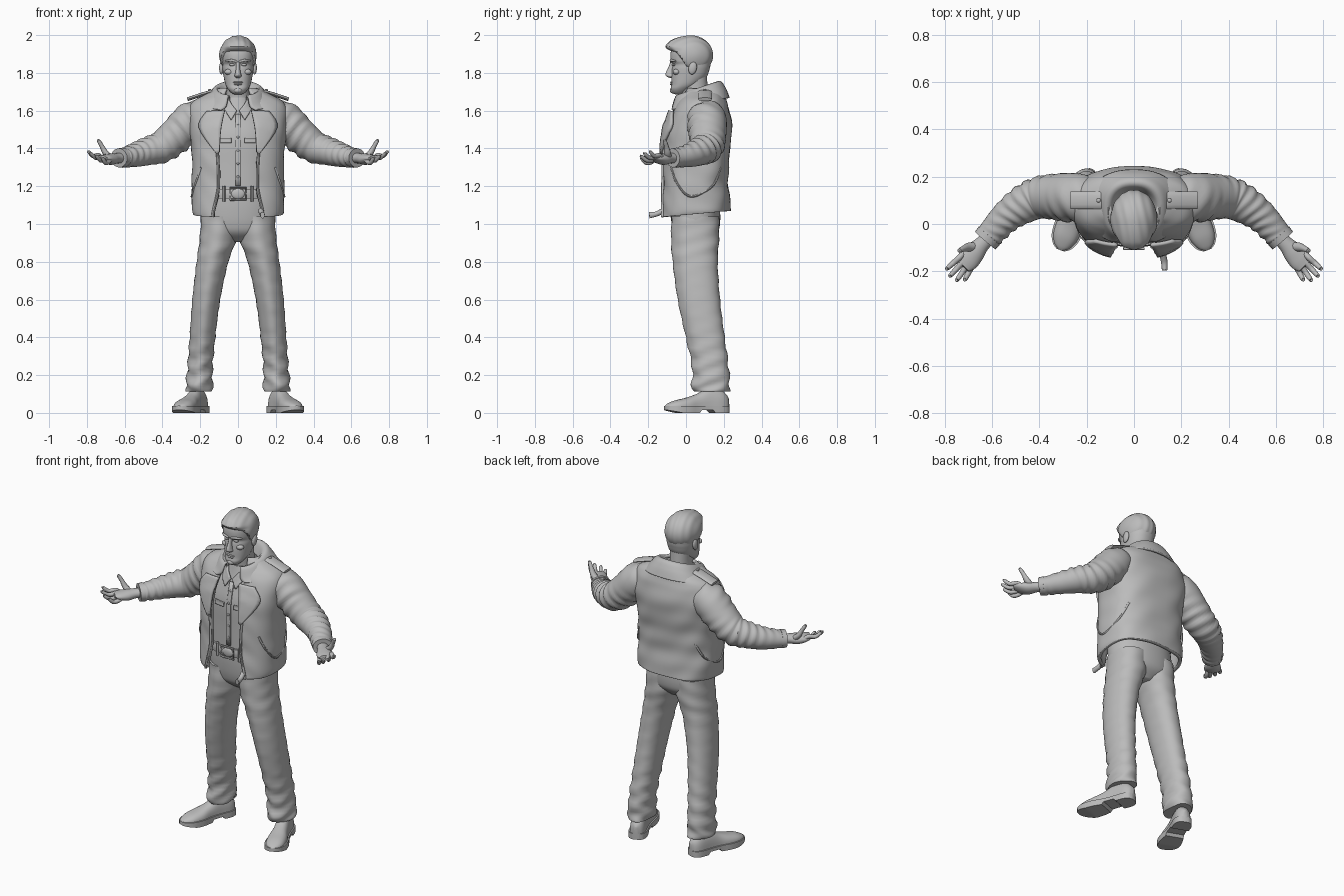
import bpy, bmesh, math
from math import sin, cos, pi
from mathutils import Vector, Matrix

cube = bpy.data.objects.get("Cube")
if cube:
    bpy.data.objects.remove(cube)

grey = bpy.data.materials.new("plain grey")
grey.use_nodes = True
grey.diffuse_color = (0.5, 0.5, 0.5, 1)
grey.node_tree.nodes["Principled BSDF"].inputs["Base Color"].default_value = (0.5, 0.5, 0.5, 1)


def finish(name, bm, pair=False, thick=0, recalc=True):
    if recalc:
        bmesh.ops.recalc_face_normals(bm, faces=bm.faces[:])
    me = bpy.data.meshes.new(name)
    bm.to_mesh(me)
    bm.free()
    me.materials.append(grey)
    me.polygons.foreach_set("use_smooth", [True] * len(me.polygons))
    me.set_sharp_from_angle(angle=math.radians(45))
    ob = bpy.data.objects.new(name, me)
    bpy.context.scene.collection.objects.link(ob)
    if thick:
        mod = ob.modifiers.new("thickness", "SOLIDIFY")
        mod.thickness, mod.offset = thick, -1
    if pair:
        ob.modifiers.new("mirror", "MIRROR").use_mirror_merge = False
    return ob


def spline(rows, k=6):
    """Smooth curve through rows of numbers."""
    out, n = [], len(rows)
    for i in range(n - 1):
        a, b, c, d = rows[max(i - 1, 0)], rows[i], rows[i + 1], rows[min(i + 2, n - 1)]
        for t in (j / k for j in range(k)):
            out.append([q + .5 * t * (r - p + t * (2 * p - 5 * q + 4 * r - s + t * (3 * (q - r) + s - p)))
                        for p, q, r, s in zip(a, b, c, d)])
    return out + [list(rows[-1])]


def skin(name, rings, closed=True, pair=False, thick=0):
    bm = bmesh.new()
    vs = [[bm.verts.new(p) for p in ring] for ring in rings]
    n = len(vs[0])
    for lo, hi in zip(vs, vs[1:]):
        for j in range(n if closed else n - 1):
            k = (j + 1) % n
            bm.faces.new((lo[j], lo[k], hi[k], hi[j]))
    if closed:
        bm.faces.new(vs[0])
        bm.faces.new(vs[-1])
    return finish(name, bm, pair, thick, closed)


def power(v, p):
    return math.copysign(abs(v) ** p, v)


def point(row, a, p):
    """Point on a level outline; row = z, centre x, half width, front y, back y, opening, tilt."""
    z, cx, rx, yf, yb = row[:5]
    tilt = row[6] if len(row) > 6 else 0
    y = (yf + yb) / 2 - (yb - yf) / 2 * power(cos(a), p)
    return Vector((cx + rx * power(sin(a), p), y, z + tilt * (y - yb)))


def body(name, rows, p=.9, n=40, pair=False, thick=0, fold=None):
    rings, is_open = [], len(rows[0]) > 5
    for row in spline(rows):
        a0 = math.asin(min(1, row[5] / row[2]) ** (1 / p)) if is_open else 0
        steps = n if is_open else n - 1
        ring = [point(row, a0 + (2 * pi - 2 * a0) * j / n, p) for j in range(steps + 1)]
        if fold:
            ring = [fold(v, 2 * pi * j / n) for j, v in enumerate(ring)]
        rings.append(ring)
    return skin(name, rings, not is_open, pair, thick)


def tube(name, rows, n=14, pair=False, fold=0, k=6):
    """Tube through x, y, z with a sideways and an upward radius."""
    pts, rings = spline(rows, k), []
    for i, r in enumerate(pts):
        t = (Vector(pts[min(i + 1, len(pts) - 1)][:3]) - Vector(pts[max(i - 1, 0)][:3])).normalized()
        side = t.cross(Vector((1, 0, 0) if abs(t.z) > .9 else (0, 0, 1))).normalized()
        up = side.cross(t)
        ring = []
        for j in range(n):
            a = 2 * pi * j / n
            f = 1 + fold * sin(i * 1.35 + 2 * cos(a) + sin(2 * a)) * (.5 + .5 * sin(a + i * .15))
            ring.append(Vector(r[:3]) + side * cos(a) * r[3] * f + up * sin(a) * r[4] * f)
        rings.append(ring)
    return skin(name, rings, pair=pair)


def row_at(rows, z):
    dense = spline(rows)
    return min(dense, key=lambda r: abs(r[0] - z))


def front_y(rows, x, z, p):
    z0, cx, rx, yf, yb = row_at(rows, z)[:5]
    u = min(abs(x) / rx, .97)
    return (yf + yb) / 2 - (yb - yf) / 2 * (1 - u ** (2 / p)) ** (p / 2)


def panel(name, rows, p, edge_a, edge_b, lift, thick=.012, pair=True, m=6):
    """Plate laid over a body between two edges given as x, z."""
    grid = []
    for a, b in zip(spline(edge_a, 5), spline(edge_b, 5)):
        line = [(a[0] + (b[0] - a[0]) * j / m, a[1] + (b[1] - a[1]) * j / m) for j in range(m + 1)]
        grid.append([(x, front_y(rows, x, z, p) - lift, z) for x, z in line])
    ob = skin(name, grid, False, pair, thick)
    ob.modifiers["thickness"].offset = 0
    return ob


def blob(name, c, r, pair=False, turn=0):
    bm = bmesh.new()
    mat = Matrix.Translation(c) @ Matrix.Rotation(turn, 4, "X") @ Matrix.Diagonal((*r, 1))
    bmesh.ops.create_uvsphere(bm, u_segments=20, v_segments=12, radius=1, matrix=mat)
    return finish(name, bm, pair)


# Trousers: hips and a mirrored leg with a pressed crease and folds
hips = [(.905, 0, .05, 0, .12), (.95, 0, .17, -.055, .165), (1, 0, .195, -.075, .18),
        (1.08, 0, .198, -.085, .18), (1.17, 0, .19, -.088, .17)]
body("trouser_hips", hips)


def cloth(v, a):
    low = max(0, .45 - v.z) * .016 + .002
    v.y -= .009 * max(0, cos(a)) ** 14
    v.x += low * sin(v.z * 75 + 3 * cos(a))
    v.y += low * cos(v.z * 62 + 2 * sin(a))
    return v


body("trouser_legs", [(.112, .205, .066, .047, .230), (.14, .205, .070, .04, .232), (.25, .20, .066, .04, .225),
                      (.4, .188, .068, .008, .205), (.6, .168, .074, -.035, .18), (.8, .135, .084, -.062, .168),
                      (.92, .106, .097, -.07, .175), (1.04, .1, .095, -.068, .175)], pair=True, fold=cloth)
body("belt", [(1.135, 0, .198, -.096, .178), (1.16, 0, .198, -.099, .178), (1.185, 0, .197, -.096, .176)])
tube("belt_buckle", [(-.042, -.104, 1.128, .007, .006), (.042, -.104, 1.128, .007, .006),
                     (.042, -.104, 1.193, .007, .006), (-.042, -.104, 1.193, .007, .006),
                     (-.042, -.104, 1.128, .007, .006)], n=6, k=1)
blob("buckle_plate", (0, -.1, 1.16), (.036, .01, .028))
tube("belt_loops", [(.075, -.094, 1.12, .01, .008), (.075, -.094, 1.2, .01, .008)], n=8, pair=True)

# Shoes: domed upper on a stepped sole, toes turned out
HEEL, TOE = Vector((.187, .225, 0)), Vector((.312, -.112, 0))
along = (TOE - HEEL).normalized()
across = Vector((-along.y, along.x, 0))
shoe = [(0, .012, .07), (.015, .034, .09), (.05, .045, .115), (.12, .043, .12), (.18, .046, .092),
        (.24, .056, .072), (.3, .053, .058), (.34, .034, .042), (.358, .01, .03)]
upper, sole = [], []
for u, w, h in spline(shoe, 5):
    c = HEEL + along * u
    upper.append([c + across * w * power(cos(a), .8) + Vector((0, 0, .028 + (h - .02) * power(sin(a), .8)))
                  for a in (pi * j / 14 for j in range(15))])
    w, z = w + .007, 0 if u < .105 else .016 if u < .17 else max(0, u - .28) * .2
    sole.append([c + across * s * w + Vector((0, 0, q)) for s, q in ((-1, z), (1, z), (1, .036), (-1, .036))])
skin("shoe_uppers", upper, pair=True)
skin("shoe_soles", sole, pair=True)

# Shirt with collar, placket and buttons
shirt = [(1.13, 0, .19, -.085, .17), (1.3, 0, .2, -.085, .18), (1.45, 0, .2, -.085, .19),
         (1.55, 0, .17, -.062, .18), (1.62, 0, .1, -.042, .16), (1.67, 0, .065, -.03, .12)]
body("shirt", shirt)
panel("shirt_collar", shirt, .9, [(.052, 1.665), (.03, 1.63), (.006, 1.6)],
      [(.08, 1.63), (.062, 1.59), (.036, 1.55)], .014)
panel("shirt_placket", shirt, .9, [(-.013, 1.2), (-.013, 1.58)], [(.013, 1.2), (.013, 1.58)], .004, .008, False)
for i in range(5):
    z = 1.25 + i * .07
    blob("shirt_button", (0, front_y(shirt, 0, z, .9) - .009, z), (.007, .004, .007))
panel("shirt_pocket_flaps", shirt, .9, [(.035, 1.455), (.1, 1.455)], [(.035, 1.43), (.1, 1.43)], .005, .008)

# Open jacket
P = .76
jacket = [(1.07, 0, .238, -.138, .238, .13, .09), (1.1, 0, .245, -.135, .236, .125, .08),
          (1.2, 0, .245, -.128, .225, .1, .03), (1.3, 0, .244, -.126, .226, .1, 0),
          (1.4, 0, .246, -.124, .234, .105, 0), (1.5, 0, .258, -.11, .243, .1, 0),
          (1.6, 0, .26, -.072, .232, .085, 0), (1.65, 0, .235, -.042, .215, .075, 0),
          (1.685, 0, .175, -.015, .2, .07, 0), (1.72, 0, .1, .0, .17, .06, 0)]


def drape(v, a):
    f = .004 * sin(v.z * 40 + 4 * sin(a)) * sin(3 * a + v.z * 9)
    return Vector((v.x * (1 + f * 3), v.y + f, v.z))


body("jacket", jacket, P, n=64, thick=.02, fold=drape)
collar = [(1.68, 0, .085, -.045, .145, .05, .25), (1.745, 0, .112, -.052, .172, .05, .34),
          (1.715, 0, .15, -.07, .2, .062, .36), (1.665, 0, .188, -.078, .22, .09, .23)]
body("jacket_collar", collar, .85, n=44, thick=.012)
panel("jacket_lapels", jacket, P, [(.07, 1.6), (.09, 1.5), (.098, 1.38)],
      [(.165, 1.595), (.205, 1.51), (.112, 1.37)], .016, .014)
edge = [(r[5] + .004, front_y(jacket, r[5], r[0], P) - .002, r[0] + r[6] * (r[3] - r[4]), .008, .008)
        for r in jacket[:6]]
tube("jacket_zip_edges", edge, n=8, pair=True)
tube("hem_belt_tail", [(.12, -.12, 1.07, .014, .016), (.128, -.16, 1.052, .014, .014),
                       (.13, -.195, 1.047, .012, .018)], n=10)

# Side pocket seams follow the jacket surface
seam = []
for a, z in ((.85, 1.3), (1.1, 1.22), (1.5, 1.15), (2, 1.2), (2.35, 1.3)):
    v = point(row_at(jacket, z)[:5], a, P)
    seam.append((*v, .006, .006))
tube("pocket_seams", seam, n=8, pair=True)
tube("epaulettes", [(.12, .1, 1.7, .03, .008), (.14, .1, 1.7, .037, .01), (.2, .1, 1.683, .037, .01),
                    (.268, .1, 1.66, .037, .01)], n=12, pair=True)
blob("epaulette_buttons", (.15, .1, 1.709), (.009, .009, .006), True)

# Sleeves with folds, cuffs
tube("sleeves", [(.14, .11, 1.575, .075, .07), (.235, .112, 1.552, .102, .1), (.32, .115, 1.475, .098, .095),
                 (.4, .11, 1.41, .088, .085), (.47, .08, 1.387, .08, .075), (.54, .03, 1.366, .067, .064),
                 (.6, -.035, 1.352, .058, .052), (.628, -.068, 1.35, .054, .048)], n=28, pair=True, fold=.07, k=9)
tube("cuff_edges", [(.612, -.049, 1.351, .059, .053), (.63, -.07, 1.35, .057, .05)], n=24, pair=True)

# Open hands, palms up
tube("palms", [(.59, -.03, 1.35, .034, .03), (.64, -.082, 1.348, .033, .027), (.675, -.12, 1.343, .045, .03),
               (.705, -.155, 1.347, .047, .022), (.725, -.177, 1.352, .036, .012)], n=18, pair=True)
fingers = {"index": (.739, -.142, .79, -.188, 1.385), "middle": (.722, -.158, .777, -.218, 1.375),
           "ring": (.704, -.172, .748, -.236, 1.362), "little": (.688, -.184, .715, -.234, 1.35)}
for label, (x, y, tx, ty, tz) in fingers.items():
    mx, my = x + (tx - x) * .55, y + (ty - y) * .55
    tube(label + "_fingers", [(x - .02, y + .02, 1.348, .011, .011), (x, y, tz - .022, .0125, .0125),
                              (mx, my, tz - .025, .0115, .0115), (tx, ty, tz - .003, .009, .009),
                              (tx + .002, ty - .002, tz + .003, .004, .004)], n=10, pair=True)
tube("thumbs", [(.665, -.095, 1.345, .018, .018), (.7, -.098, 1.375, .019, .016), (.72, -.104, 1.41, .013, .012),
                (.737, -.112, 1.44, .01, .01), (.74, -.114, 1.448, .004, .004)], n=10, pair=True)

# Neck, head and face
body("neck", [(1.58, 0, .08, -.03, .14), (1.66, 0, .064, -.025, .12), (1.72, 0, .06, -.03, .115),
              (1.79, 0, .062, -.02, .11)])
body("head", [(1.686, 0, .02, -.056, -.025), (1.694, 0, .035, -.073, .0), (1.715, 0, .054, -.081, .03),
              (1.74, 0, .067, -.077, .07), (1.78, 0, .076, -.077, .11), (1.82, 0, .082, -.074, .125),
              (1.845, 0, .083, -.07, .13), (1.868, 0, .086, -.082, .132), (1.92, 0, .086, -.078, .13),
              (1.965, 0, .062, -.045, .1), (1.984, 0, .02, 0, .05)], .88)
body("nose", [(1.773, 0, .01, -.085, -.05), (1.783, 0, .019, -.105, -.05), (1.798, 0, .015, -.108, -.05),
              (1.83, 0, .010, -.093, -.05), (1.858, 0, .011, -.083, -.05)], n=16)
tube("brows", [(.008, -.079, 1.86, .005, .006), (.035, -.077, 1.866, .008, .007), (.065, -.056, 1.862, .005, .005)],
     n=10, pair=True)
blob("eyes", (.032, -.064, 1.843), (.015, .01, .007), True)
blob("cheekbones", (.048, -.05, 1.805), (.024, .02, .016), True)
blob("upper_lip", (0, -.074, 1.75), (.026, .01, .005))
blob("lower_lip", (0, -.074, 1.74), (.022, .011, .006))
blob("chin", (0, -.068, 1.707), (.024, .018, .016))
blob("ears", (.088, .035, 1.825), (.012, .022, .034), True, -.2)

# Swept hair: a cap that sinks into the head below the hairline
line = ((-.12, 1.928), (-.06, 1.912), (-.03, 1.875), (0, 1.83), (.06, 1.80), (.16, 1.765))
bm = bmesh.new()
bmesh.ops.create_uvsphere(bm, u_segments=72, v_segments=48, radius=1)
centre = Vector((0, .022, 1.893))
for v in bm.verts:
    d = Vector((v.co.x * .099, v.co.y * .122, v.co.z * .105))
    y, z = centre.y + d.y, centre.z + d.z
    for (y0, z0), (y1, z1) in zip(line, line[1:]):
        if y0 <= y <= y1:
            limit = z0 + (z1 - z0) * (y - y0) / (y1 - y0)
    keep = min(1, max(0, (z - limit) / .012 + .5))
    d *= .8 + keep * (.2 + .012 * sin(d.x * 170 + d.y * 40))
    if y < 0 and z > 1.92:
        d.y -= keep * .022 * min(1, -y / .06) * min(1, (z - 1.92) / .02)
    v.co = centre + d
finish("hair", bm)
